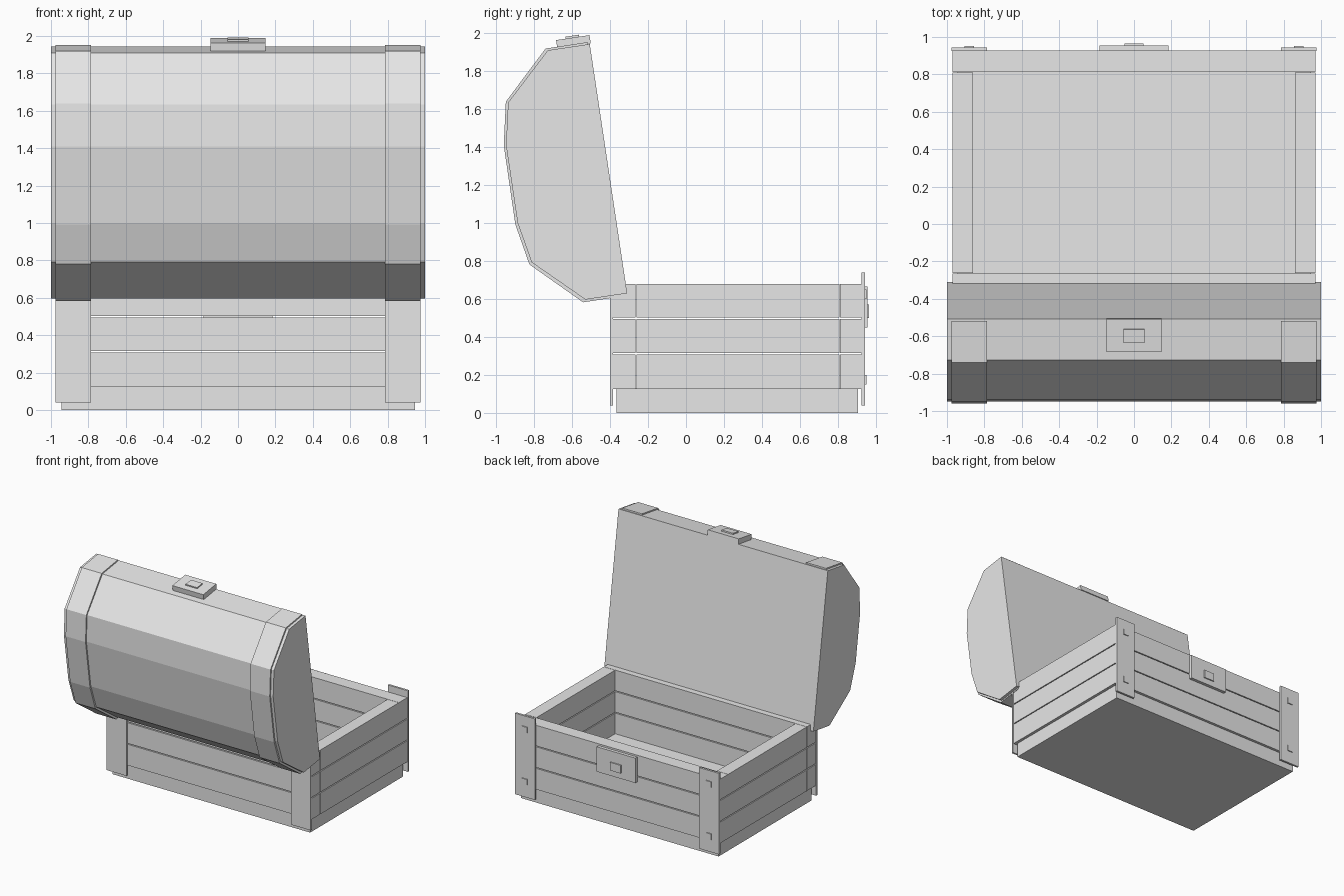
import bpy, bmesh, math
from mathutils import Matrix, Vector

cube = bpy.data.objects.get("Cube")
if cube:
    bpy.data.objects.remove(cube, do_unlink=True)

grey = bpy.data.materials.new("plain_grey")
grey.use_nodes = True
COLOUR = (0.8, 0.8, 0.8, 1)
grey.diffuse_color = COLOUR
grey.node_tree.nodes["Principled BSDF"].inputs["Base Color"].default_value = COLOUR


def finish(name, bm):
    bmesh.ops.recalc_face_normals(bm, faces=bm.faces)
    mesh = bpy.data.meshes.new(name)
    bm.to_mesh(mesh)
    bm.free()
    mesh.materials.append(grey)
    obj = bpy.data.objects.new(name, mesh)
    bpy.context.collection.objects.link(obj)
    return obj


def box(name, xs, ys, zs, tilt=0.0):
    """Box from its ranges along each axis, tilted about x at its centre."""
    spans = (xs, ys, zs)
    centre = Vector([(a + b) / 2 for a, b in spans])
    size = [abs(b - a) for a, b in spans]
    bm = bmesh.new()
    bmesh.ops.create_cube(bm, size=1)
    bm.transform(Matrix.Translation(centre) @ Matrix.Rotation(tilt, 4, 'X')
                 @ Matrix.Diagonal((*size, 1)))
    return finish(name, bm)


def prism(name, profile, x0, x1):
    """Extrude a (y, z) outline along x."""
    bm = bmesh.new()
    face = bm.faces.new([bm.verts.new((x0, y, z)) for y, z in profile])
    ext = bmesh.ops.extrude_face_region(bm, geom=[face])
    verts = [v for v in ext["geom"] if isinstance(v, bmesh.types.BMVert)]
    bmesh.ops.translate(bm, verts=verts, vec=(x1 - x0, 0, 0))
    return finish(name, bm)


# Base slab, which is also the floor inside
box("base", (-0.945, 0.945), (-0.365, 0.905), (0, 0.13))

# Three courses of planks around the body, with narrow gaps
for low, high in ((0.126, 0.308), (0.316, 0.494), (0.502, 0.68)):
    box("front_plank", (-0.97, 0.97), (0.812, 0.928), (low, high))
    box("back_plank", (-0.97, 0.97), (-0.385, -0.265), (low, high))
    for side, label in ((1, "left"), (-1, "right")):
        box(label + "_plank", (side * 0.862, side * 0.97), (-0.262, 0.809), (low, high))

# Lid: a faceted solid, swung open
lid_profile = [(-0.31, 0.63), (-0.53, 0.597), (-0.813, 0.793), (-0.887, 1.0),
               (-0.948, 1.41), (-0.937, 1.635), (-0.728, 1.91), (-0.507, 1.943)]
prism("lid", lid_profile, -1, 1)
band_profile = [(y - 0.012, 1.288 + (z - 1.29) * 1.018) for y, z in lid_profile]

# Metal strips on each side
for side, label in ((1, "left"), (-1, "right")):
    strip = (side * 0.785, side * 0.975)
    prism(label + "_lid_band", band_profile, *strip)
    box(label + "_front_bracket", strip, (0.925, 0.943), (0.04, 0.74))
    box(label + "_back_bracket", strip, (-0.4, -0.385), (0.04, 0.678))
    for z in (0.175, 0.625):
        box(label + "_rivet", (side * 0.855, side * 0.905), (0.94, 0.951), (z - 0.025, z + 0.025))

# Lock plate and its stud on the body
box("lock_plate", (-0.185, 0.185), (0.925, 0.955), (0.45, 0.665))
box("lock_stud", (-0.05, 0.05), (0.95, 0.965), (0.5, 0.57))

# Clasp and its stud on the lid edge
tilt = math.radians(8.5)
box("clasp", (-0.148, 0.148), (-0.682, -0.504), (1.932, 1.977), tilt)
box("clasp_stud", (-0.055, 0.055), (-0.635, -0.562), (1.968, 1.987), tilt)
